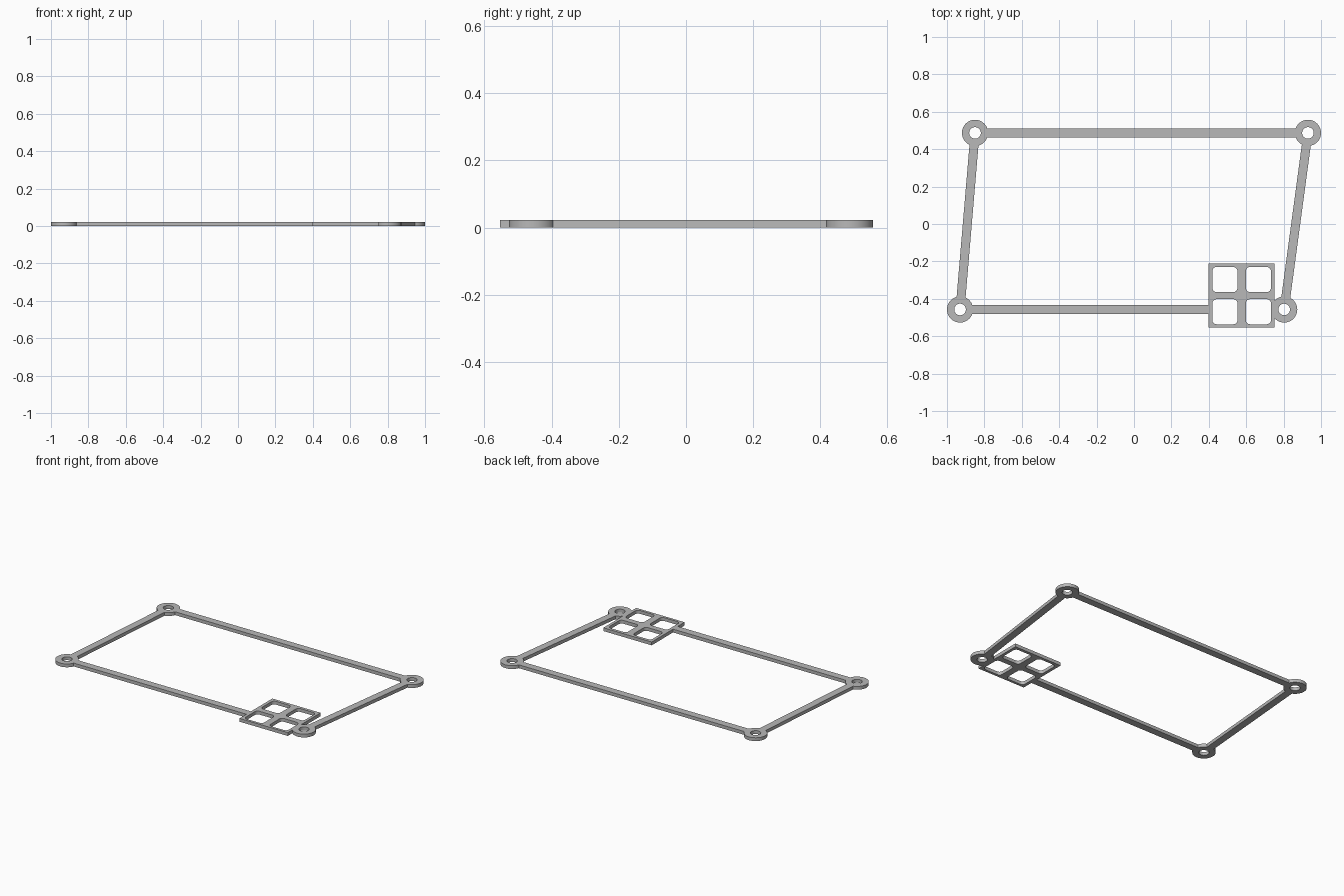
import bpy, bmesh, math
from mathutils import Vector

cube = bpy.data.objects.get("Cube")
if cube:
    bpy.data.objects.remove(cube, do_unlink=True)

THICK = 0.022
RING, HOLE, BAR = 0.07, 0.031, 0.048

grey = bpy.data.materials.new("light grey")
grey.use_nodes = True
colour = (0.48, 0.48, 0.48, 1)
grey.diffuse_color = colour
grey.node_tree.nodes["Principled BSDF"].inputs["Base Color"].default_value = colour


def slab(name, loops):
    """Extrude closed outlines into a flat slab; inner outlines become holes."""
    curve = bpy.data.curves.new(name + "_outline", "CURVE")
    curve.dimensions = "2D"
    curve.fill_mode = "BOTH"
    curve.extrude = THICK / 2
    for loop in loops:
        spline = curve.splines.new("POLY")
        spline.points.add(len(loop) - 1)
        for point, (x, y) in zip(spline.points, loop):
            point.co = (x, y, 0, 1)
        spline.use_cyclic_u = True
    source = bpy.data.objects.new(name + "_outline", curve)
    bpy.context.collection.objects.link(source)
    bpy.context.view_layer.update()
    graph = bpy.context.evaluated_depsgraph_get()
    mesh = bpy.data.meshes.new_from_object(source.evaluated_get(graph))
    bpy.data.objects.remove(source, do_unlink=True)

    # Weld caps to walls and stand the slab on the ground
    bm = bmesh.new()
    bm.from_mesh(mesh)
    bmesh.ops.remove_doubles(bm, verts=bm.verts, dist=1e-5)
    bmesh.ops.translate(bm, verts=bm.verts, vec=(0, 0, THICK / 2))
    bmesh.ops.recalc_face_normals(bm, faces=bm.faces)
    bm.to_mesh(mesh)
    bm.free()
    mesh.name = name
    mesh.materials.clear()
    mesh.materials.append(grey)
    obj = bpy.data.objects.new(name, mesh)
    bpy.context.collection.objects.link(obj)
    bpy.ops.object.select_all(action="DESELECT")
    obj.select_set(True)
    bpy.context.view_layer.objects.active = obj
    bpy.ops.object.shade_smooth_by_angle(angle=math.radians(30))
    return obj


def circle(centre, radius, count=48):
    return [(centre[0] + radius * math.cos(math.tau * i / count),
             centre[1] + radius * math.sin(math.tau * i / count)) for i in range(count)]


def rectangle(x0, x1, y0, y1, radius=0, steps=6):
    """Rectangle outline, with rounded corners if a radius is given."""
    if not radius:
        return [(x0, y0), (x1, y0), (x1, y1), (x0, y1)]
    corners = [(x1, y1), (x0, y1), (x0, y0), (x1, y0)]
    signs = [(-1, -1), (1, -1), (1, 1), (-1, 1)]
    points = []
    for k, ((x, y), (sx, sy)) in enumerate(zip(corners, signs)):
        for i in range(steps + 1):
            a = math.pi / 2 * (k + i / steps)
            points.append((x + radius * (sx + math.cos(a)), y + radius * (sy + math.sin(a))))
    return points


def bar(name, start, end, trim_start, trim_end):
    """Straight strip between two points, shortened at each end."""
    a, b = Vector(start), Vector(end)
    along = (b - a).normalized()
    side = Vector((-along.y, along.x)) * BAR / 2
    a, b = a + along * trim_start, b - along * trim_end
    slab(name, [[a - side, b - side, b + side, a + side]])


# Corner mounting rings
rings = {
    "back_right": (-0.85, 0.487),
    "back_left": (0.93, 0.487),
    "front_right": (-0.93, -0.457),
    "front_left": (0.803, -0.457),
}
for place, centre in rings.items():
    slab(place + "_ring", [circle(centre, RING), circle(centre, HOLE)])

# Frame bars, tucked slightly into the rings
TUCK = 0.064
PLATE = (0.398, 0.751, -0.553, -0.21)
bar("back_bar", rings["back_right"], rings["back_left"], TUCK, TUCK)
bar("right_bar", rings["front_right"], rings["back_right"], TUCK, TUCK)
bar("left_bar", rings["front_left"], rings["back_left"], TUCK, TUCK)
bar("front_bar", rings["front_right"], (PLATE[0], rings["front_right"][1]), TUCK, 0)

# Plate with four rounded windows
windows = [rectangle(x, x + 0.134, y, y + 0.134, 0.022)
           for x in (0.419, 0.598) for y in (-0.536, -0.364)]
slab("window_plate", [rectangle(*PLATE)] + windows)
